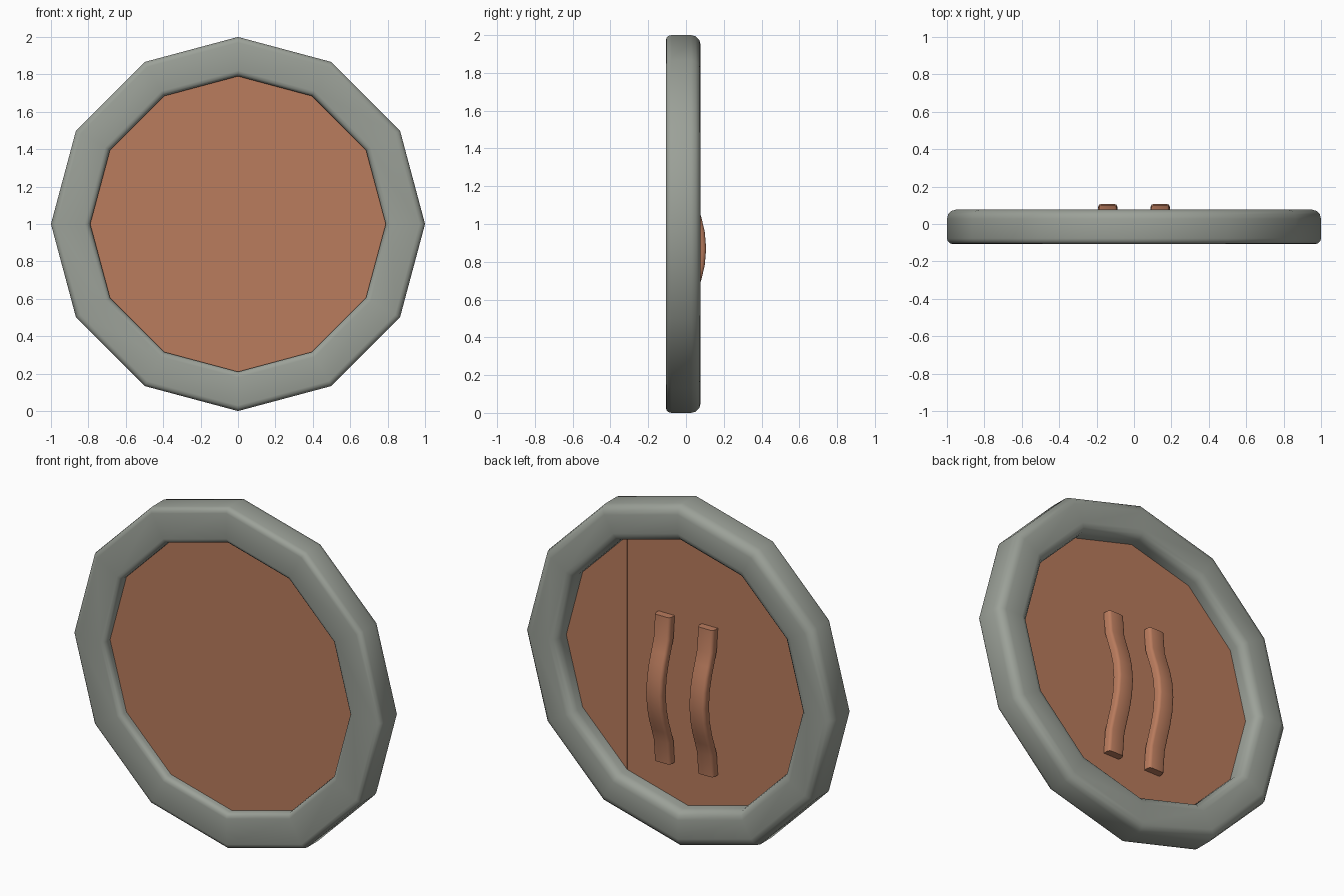
import bpy, bmesh, math

if "Cube" in bpy.data.objects:
    bpy.data.objects.remove(bpy.data.objects["Cube"])

SIDES = 12
CENTRE_Z = 1.0


def material(name, rgb):
    m = bpy.data.materials.new(name)
    m.diffuse_color = (*rgb, 1)
    m.use_nodes = True
    m.node_tree.nodes["Principled BSDF"].inputs["Base Color"].default_value = m.diffuse_color
    return m


metal = material("grey metal", (0.33, 0.355, 0.315))
wood = material("brown wood", (0.49, 0.20, 0.11))


def finish(name, bm, mat, angle):
    bmesh.ops.recalc_face_normals(bm, faces=bm.faces[:])
    me = bpy.data.meshes.new(name)
    bm.to_mesh(me)
    bm.free()
    me.materials.append(mat)
    ob = bpy.data.objects.new(name, me)
    bpy.context.collection.objects.link(ob)
    bpy.ops.object.select_all(action='DESELECT')
    ob.select_set(True)
    bpy.context.view_layer.objects.active = ob
    bpy.ops.object.shade_smooth_by_angle(angle=math.radians(angle))
    return ob


def bridge(bm, rings, closed):
    """Join successive closed rings of vertices with quads."""
    n = len(rings[0])
    for i in range(len(rings) if closed else len(rings) - 1):
        a, b = rings[i], rings[(i + 1) % len(rings)]
        for j in range(n):
            k = (j + 1) % n
            bm.faces.new((a[j], a[k], b[k], b[j]))


# Rim: rounded cross-section swept round twelve sides
def corner(r, y, rad, start):
    return [(r + rad * math.cos(math.radians(start + t)),
             y + rad * math.sin(math.radians(start + t))) for t in (0, 30, 60, 90)]


back, front = 0.05, 0.03
profile = (corner(1.0 - back, 0.077 - back, back, 0)
           + corner(0.79 + back, 0.077 - back, back, 90)
           + corner(0.79 + front, -0.107 + front, front, 180)
           + corner(1.0 - front, -0.107 + front, front, 270))
bm = bmesh.new()
rings = []
for i in range(SIDES):
    a = math.tau * i / SIDES
    rings.append([bm.verts.new((r * math.sin(a), y, CENTRE_Z + r * math.cos(a)))
                  for r, y in profile])
bridge(bm, rings, True)
finish("rim", bm, metal, 50)

# Planks: vertical slices of a twelve-sided board
cuts = [-0.9, -0.395, 0.0, 0.395, 0.9]
for n, (x0, x1) in enumerate(zip(cuts, cuts[1:])):
    bm = bmesh.new()
    ends = []
    for y in (-0.056, -0.02):
        ends.append([bm.verts.new((0.80 * math.sin(math.tau * i / SIDES), y,
                                   CENTRE_Z + 0.80 * math.cos(math.tau * i / SIDES)))
                     for i in range(SIDES)])
        bm.faces.new(ends[-1])
    bridge(bm, ends, False)
    for x, side in ((x0 + 0.0005, -1), (x1 - 0.0005, 1)):
        res = bmesh.ops.bisect_plane(bm, geom=bm.verts[:] + bm.edges[:] + bm.faces[:],
                                     plane_co=(x, 0, 0), plane_no=(side, 0, 0),
                                     clear_outer=True)
        edges = [e for e in res["geom_cut"] if isinstance(e, bmesh.types.BMEdge)]
        if edges:
            bmesh.ops.holes_fill(bm, edges=edges, sides=0)
    finish(f"plank_{n + 1}", bm, wood, 30)

# Handles: chamfered straps that bow out from the back of the board
half = [(0.43, 0.024), (0.30, 0.036), (0.23, 0.059), (0.17, 0.080),
        (0.09, 0.099)]
path = half + [(0, 0.107)] + [(-z, y) for z, y in reversed(half)]
for name, cx in (("left_handle", -0.14), ("right_handle", 0.14)):
    bm = bmesh.new()
    rings = []
    for z, y in path:
        section = [(-0.052, -0.045), (0.052, -0.045), (0.052, -0.016),
                   (0.046, -0.004), (0.036, 0), (-0.036, 0), (-0.046, -0.004), (-0.052, -0.016)]
        rings.append([bm.verts.new((cx + dx, y + dy, 0.87 + z)) for dx, dy in section])
    bridge(bm, rings, False)
    bm.faces.new(rings[0])
    bm.faces.new(rings[-1])
    finish(name, bm, wood, 50)
